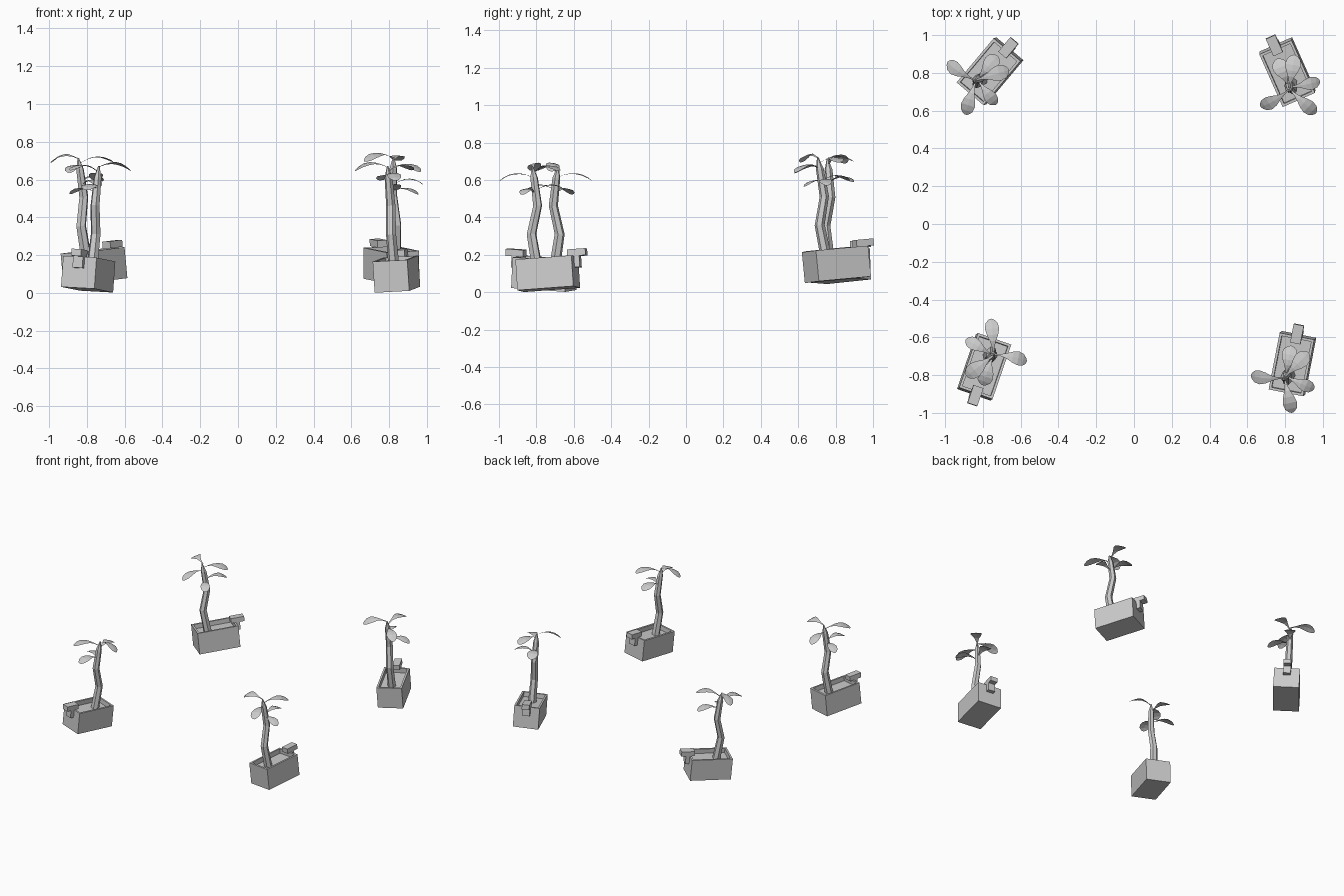
import bpy, bmesh
from math import radians, sin, cos, pi
from mathutils import Matrix, Vector

if "Cube" in bpy.data.objects:
    bpy.data.objects.remove(bpy.data.objects["Cube"])


def finish(bm, name):
    bmesh.ops.recalc_face_normals(bm, faces=bm.faces)
    me = bpy.data.meshes.new(name)
    bm.to_mesh(me)
    bm.free()
    return me


def add_box(bm, size, centre):
    m = Matrix.Translation(centre) @ Matrix.Diagonal((*size, 1))
    return bmesh.ops.create_cube(bm, size=1, matrix=m)["verts"]


# Planter box with thin rim and sunken soil
def planter_mesh():
    bm = bmesh.new()
    add_box(bm, (0.187, 0.306, 0.165), (0, -0.004, 0.0825))
    top = max(bm.faces, key=lambda f: f.calc_center_median().z)
    bmesh.ops.inset_region(bm, faces=[top], thickness=0.02)
    inner = bmesh.ops.extrude_face_region(bm, geom=[top])["geom"]
    verts = [g for g in inner if isinstance(g, bmesh.types.BMVert)]
    bmesh.ops.translate(bm, verts=verts, vec=(0, 0, -0.035))
    if top.is_valid:
        bm.faces.remove(top)
    return finish(bm, "planter")


# Hook bracket: block over the rim and a short post outside the wall
def bracket_mesh():
    bm = bmesh.new()
    add_box(bm, (0.055, 0.10, 0.037), (0, 0.163, 0.184))
    add_box(bm, (0.055, 0.03, 0.062), (0, 0.163, 0.136))
    return finish(bm, "bracket")


# Crooked tapered stem ending in a point
def stem_mesh():
    path = [(-0.060, 0.125, 0.030), (-0.079, 0.30, 0.027),
            (-0.036, 0.45, 0.025), (-0.046, 0.60, 0.021), (-0.052, 0.66, 0.004)]
    n = 6
    bm = bmesh.new()
    rings = [[bm.verts.new((r * cos(2 * pi * i / n), y + r * sin(2 * pi * i / n), z))
              for i in range(n)] for y, z, r in path]
    for a, b in zip(rings, rings[1:]):
        for i in range(n):
            j = (i + 1) % n
            bm.faces.new((a[i], a[j], b[j], b[i]))
    bm.faces.new(rings[0])
    bm.faces.new(rings[-1])
    return finish(bm, "stem")


# Arched leaf blade on a narrow stalk: (along, half width, rise)
LEAF = [(0, 0.004, 0), (0.2, 0.006, 0.6), (0.38, 0.016, 0.95), (0.55, 0.030, 1.0),
        (0.72, 0.038, 0.8), (0.88, 0.032, 0.3), (0.97, 0.016, -0.15), (1, 0.004, -0.3)]


def leaf_mesh(angle, length, z, width, twist):
    bm = bmesh.new()
    rows = []
    for t, w, h in LEAF:
        w *= width
        zz = h * 0.028
        rows.append([bm.verts.new((t * length, s * w, zz - abs(s) * w * 0.1))
                     for s in (-1, 0, 1)])
    for a, b in zip(rows, rows[1:]):
        for k in (0, 1):
            bm.faces.new((a[k], b[k], b[k + 1], a[k + 1]))
    m = (Matrix.Translation((0, -0.045, z)) @ Matrix.Rotation(radians(angle), 4, "Z")
         @ Matrix.Rotation(radians(twist), 4, "X"))
    bmesh.ops.transform(bm, matrix=m, verts=bm.verts)
    return finish(bm, "leaf")


parts = [("planter", planter_mesh()), ("bracket", bracket_mesh()), ("stem", stem_mesh())]
leaves = [(188, 0.176, 0.655, 1.0, -12), (293, 0.193, 0.60, 1.0, 0),
          (347, 0.165, 0.513, 0.9, 0), (90, 0.165, 0.53, 1.1, 0),
          (57, 0.185, 0.63, 1.1, 0)]
parts += [(f"leaf_{i + 1}", leaf_mesh(*l)) for i, l in enumerate(leaves)]

# Four potted plants: rim centre x, y, base height, yaw, pitch
plants = [("back_left", -0.764, 0.808, 0.061, -40, 4.6),
          ("back_right", 0.812, 0.803, 0.067, 24, 4.8),
          ("front_left", -0.792, -0.754, 0.017, 161, 3.8),
          ("front_right", 0.838, -0.741, 0.017, -11, 4.2)]
for where, x, y, z, yaw, pitch in plants:
    turn = Matrix.Rotation(radians(yaw), 4, "Z")
    loc = Vector((x, y, z)) + turn @ Vector((0.005, 0.012, 0))
    m = (Matrix.Translation(loc) @ turn @ Matrix.Rotation(radians(pitch), 4, "X")
         @ Matrix.Rotation(radians(-3), 4, "Y"))
    for name, me in parts:
        ob = bpy.data.objects.new(f"{name}_{where}", me)
        bpy.context.collection.objects.link(ob)
        ob.matrix_world = m
